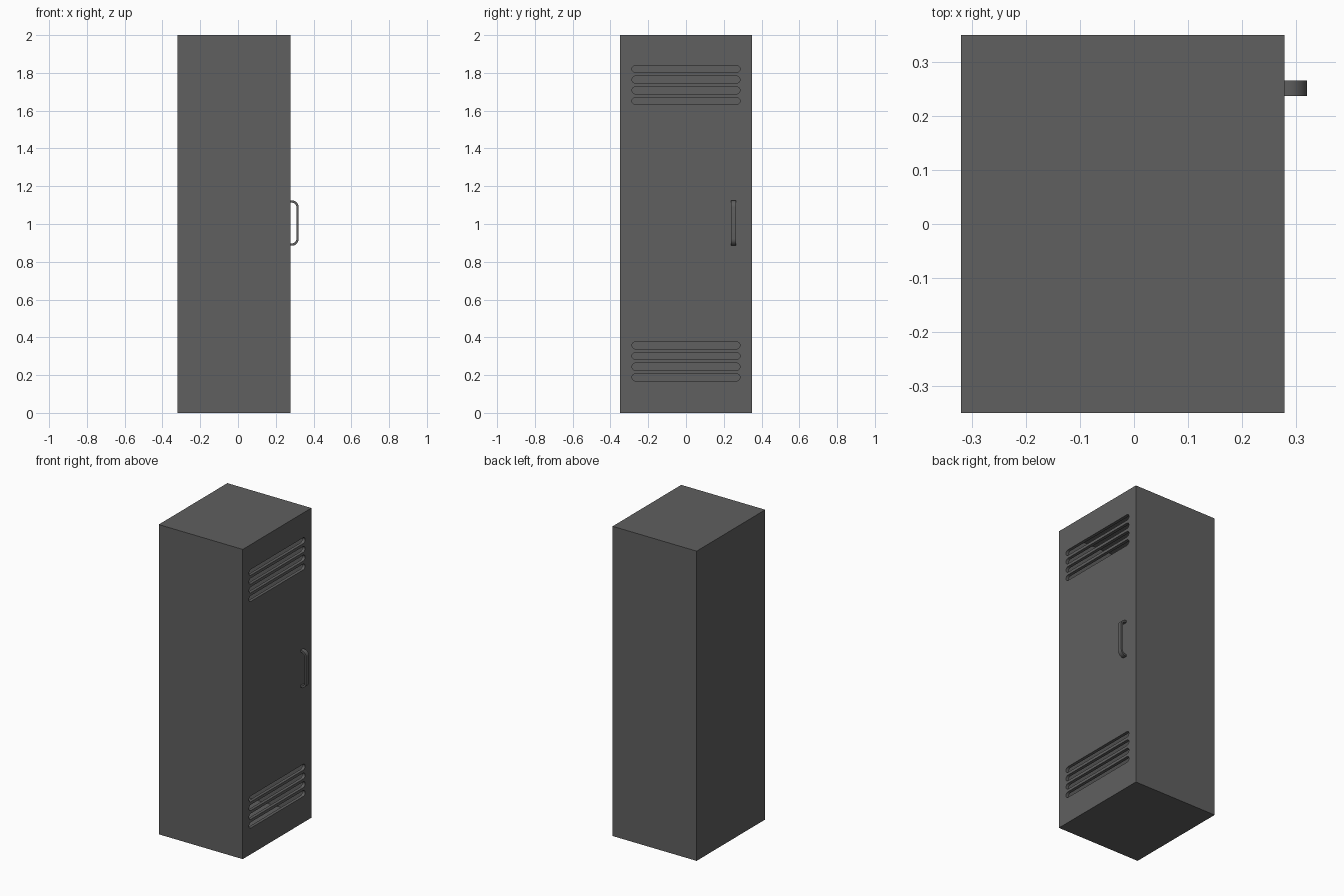
import bpy, bmesh, math

if "Cube" in bpy.data.objects:
    bpy.data.objects.remove(bpy.data.objects["Cube"])

X0, X1, HALF_Y, HEIGHT, WALL = -0.321, 0.279, 0.35, 2.0, 0.02

grey = bpy.data.materials.new("dark_grey_metal")
grey.diffuse_color = (0.115, 0.115, 0.115, 1)
grey.use_nodes = True
grey.node_tree.nodes["Principled BSDF"].inputs["Base Color"].default_value = grey.diffuse_color


def finish(name, bm):
    bmesh.ops.recalc_face_normals(bm, faces=bm.faces)
    me = bpy.data.meshes.new(name)
    bm.to_mesh(me)
    bm.free()
    me.materials.append(grey)
    ob = bpy.data.objects.new(name, me)
    bpy.context.collection.objects.link(ob)
    return ob


def box(name, lo, hi):
    bm = bmesh.new()
    bmesh.ops.create_cube(bm, size=1)
    for v in bm.verts:
        v.co = [(a + b) / 2 + c * (b - a) for a, b, c in zip(lo, hi, v.co)]
    return finish(name, bm)


def extrude_loop(bm, pts, d):
    f = bm.faces.new([bm.verts.new(p) for p in pts])
    r = bmesh.ops.extrude_face_region(bm, geom=[f])
    bmesh.ops.translate(bm, vec=d, verts=[v for v in r["geom"] if isinstance(v, bmesh.types.BMVert)])


def smooth(ob):
    bpy.ops.object.select_all(action='DESELECT')
    ob.select_set(True)
    bpy.context.view_layer.objects.active = ob
    bpy.ops.object.shade_smooth_by_angle(angle=math.radians(30))


def cut(ob, cutter):
    mod = ob.modifiers.new("cut", 'BOOLEAN')
    mod.operation, mod.solver, mod.object = 'DIFFERENCE', 'EXACT', cutter
    bpy.context.view_layer.objects.active = ob
    bpy.ops.object.modifier_apply(modifier=mod.name)
    bpy.data.objects.remove(cutter)


# Hollow sheet-metal cabinet
cabinet = box("locker_cabinet", (X0, -HALF_Y, 0), (X1, HALF_Y, HEIGHT))
cut(cabinet, box("cavity_cutter", (X0 + WALL, -HALF_Y + WALL, WALL),
                 (X1 - WALL, HALF_Y - WALL, HEIGHT - WALL)))

# Two groups of four rounded vent slots through the door side
bm = bmesh.new()
R, END, N = 0.019, 0.267, 10
for base in (0.188, 1.651):
    for i in range(4):
        z = base + i * 0.0565
        pts = []
        for side, start in ((1, -math.pi / 2), (-1, math.pi / 2)):
            for k in range(N + 1):
                a = start + math.pi * k / N
                pts.append((X1 - 0.06, side * END + R * math.cos(a), z + R * math.sin(a)))
        extrude_loop(bm, pts, (0.12, 0, 0))
cut(cabinet, finish("vent_cutter", bm))
smooth(cabinet)

# Handle: flat strap bent into a rounded bracket
ZC, HALF_Z, OUT, RAD, T = 1.005, 0.12, 0.321, 0.036, 0.012


def strap(inset):
    r, pts = RAD - inset, [(X1 - 0.004, ZC + HALF_Z - inset)]
    for s, start in ((1, math.pi / 2), (-1, 0)):
        for k in range(9):
            a = start - math.pi / 2 * k / 8
            pts.append((OUT - RAD + r * math.cos(a), ZC + s * (HALF_Z - RAD) + r * math.sin(a)))
    return pts + [(X1 - 0.004, ZC - HALF_Z + inset)]


bm = bmesh.new()
outline = strap(0) + strap(T)[::-1]
extrude_loop(bm, [(x, 0.237, z) for x, z in outline], (0, 0.029, 0))
smooth(finish("door_handle", bm))
